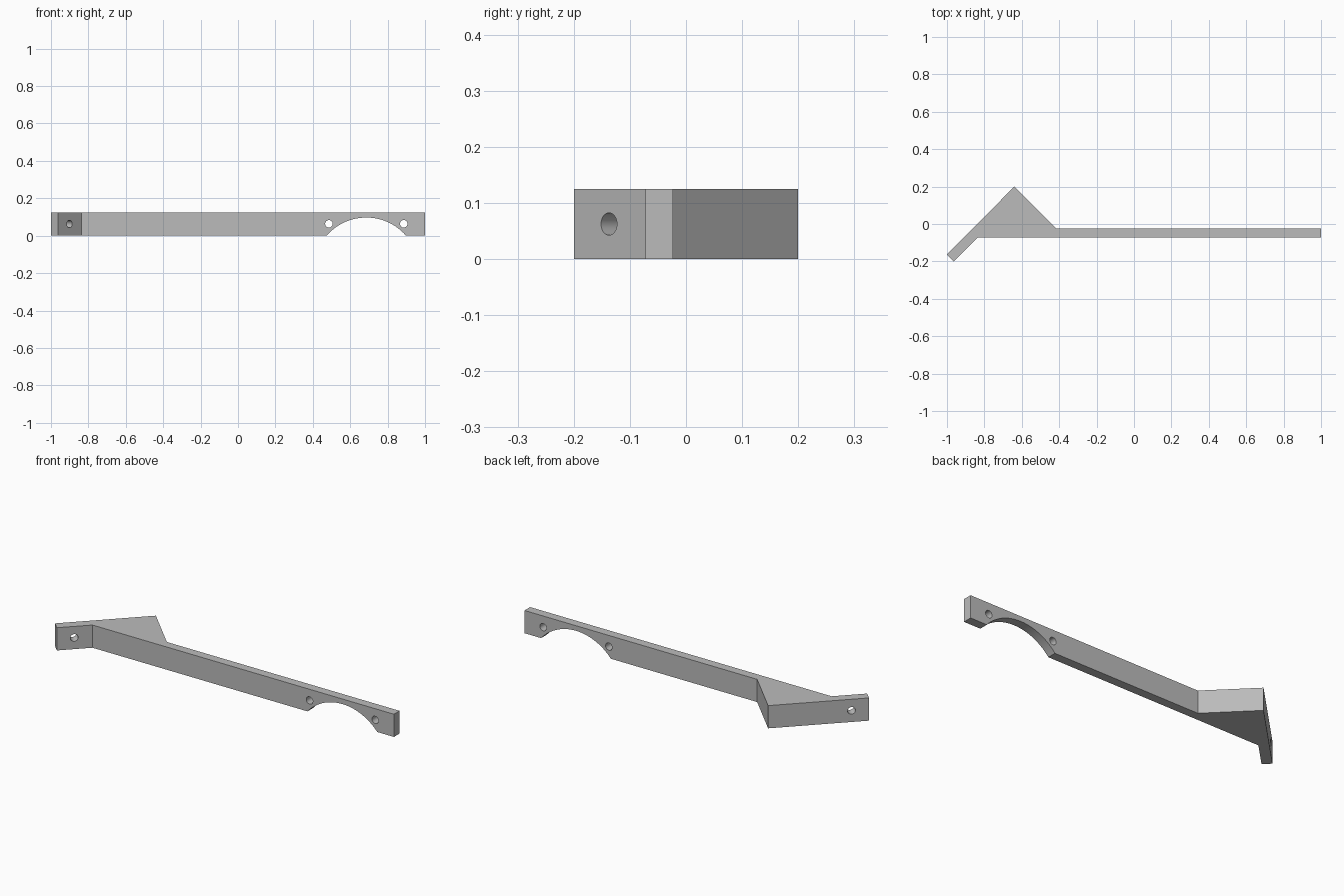
import bpy, bmesh, math
from mathutils import Vector

cube = bpy.data.objects.get("Cube")
if cube:
    bpy.data.objects.remove(cube, do_unlink=True)

HEIGHT = 0.125
MID = HEIGHT / 2

grey = bpy.data.materials.new("plain grey")
grey.use_nodes = True
grey.diffuse_color = (0.5, 0.5, 0.5, 1)
grey.node_tree.nodes["Principled BSDF"].inputs["Base Color"].default_value = (0.5, 0.5, 0.5, 1)

# Arm, gusset and angled tab share one extruded plan outline
outline = [(-1, -0.163), (-0.963, -0.2), (-0.836, -0.072), (1, -0.072),
           (1, -0.023), (-0.417, -0.023), (-0.64, 0.2)]
bm = bmesh.new()
base = bm.faces.new([bm.verts.new((x, y, 0)) for x, y in outline])
top = bmesh.ops.extrude_face_region(bm, geom=[base])["geom"]
bmesh.ops.translate(bm, vec=(0, 0, HEIGHT),
                    verts=[v for v in top if isinstance(v, bmesh.types.BMVert)])
bmesh.ops.recalc_face_normals(bm, faces=bm.faces)
mesh = bpy.data.meshes.new("bracket_arm")
bm.to_mesh(mesh)
bm.free()
arm = bpy.data.objects.new("bracket_arm", mesh)
bpy.context.collection.objects.link(arm)
mesh.materials.append(grey)


def cut_cylinder(name, centre, axis, radius, depth, sides):
    """Cut a round opening through the arm along the given axis."""
    bpy.ops.mesh.primitive_cylinder_add(vertices=sides, radius=radius, depth=depth, location=centre)
    cutter = bpy.context.object
    cutter.name = name
    cutter.rotation_euler = Vector(axis).to_track_quat("Z", "Y").to_euler()
    cutter.data.materials.append(grey)
    cutter.hide_render = True
    mod = arm.modifiers.new(name, "BOOLEAN")
    mod.operation = "DIFFERENCE"
    mod.solver = "EXACT"
    mod.object = cutter
    bpy.context.view_layer.objects.active = arm
    bpy.ops.object.modifier_apply(modifier=name)
    bpy.data.objects.remove(cutter, do_unlink=True)


# Arched cutout under the free end, with a bolt hole on each side
cut_cylinder("arch_cutter", (0.686, -0.05, -0.184), (0, 1, 0), 0.281, 0.3, 128)
for side in (-1, 1):
    cut_cylinder("bolt_hole_cutter", (0.686 + side * 0.2, -0.05, MID + 0.001),
                 (0, 1, 0), 0.02, 0.3, 32)

# Screw hole square to the angled tab
cut_cylinder("tab_hole_cutter", (-0.92, -0.118, MID), (1, -1, 0), 0.02, 0.2, 32)

bpy.ops.object.select_all(action="DESELECT")
arm.select_set(True)
bpy.context.view_layer.objects.active = arm
bpy.ops.object.shade_smooth_by_angle(angle=math.radians(30))
